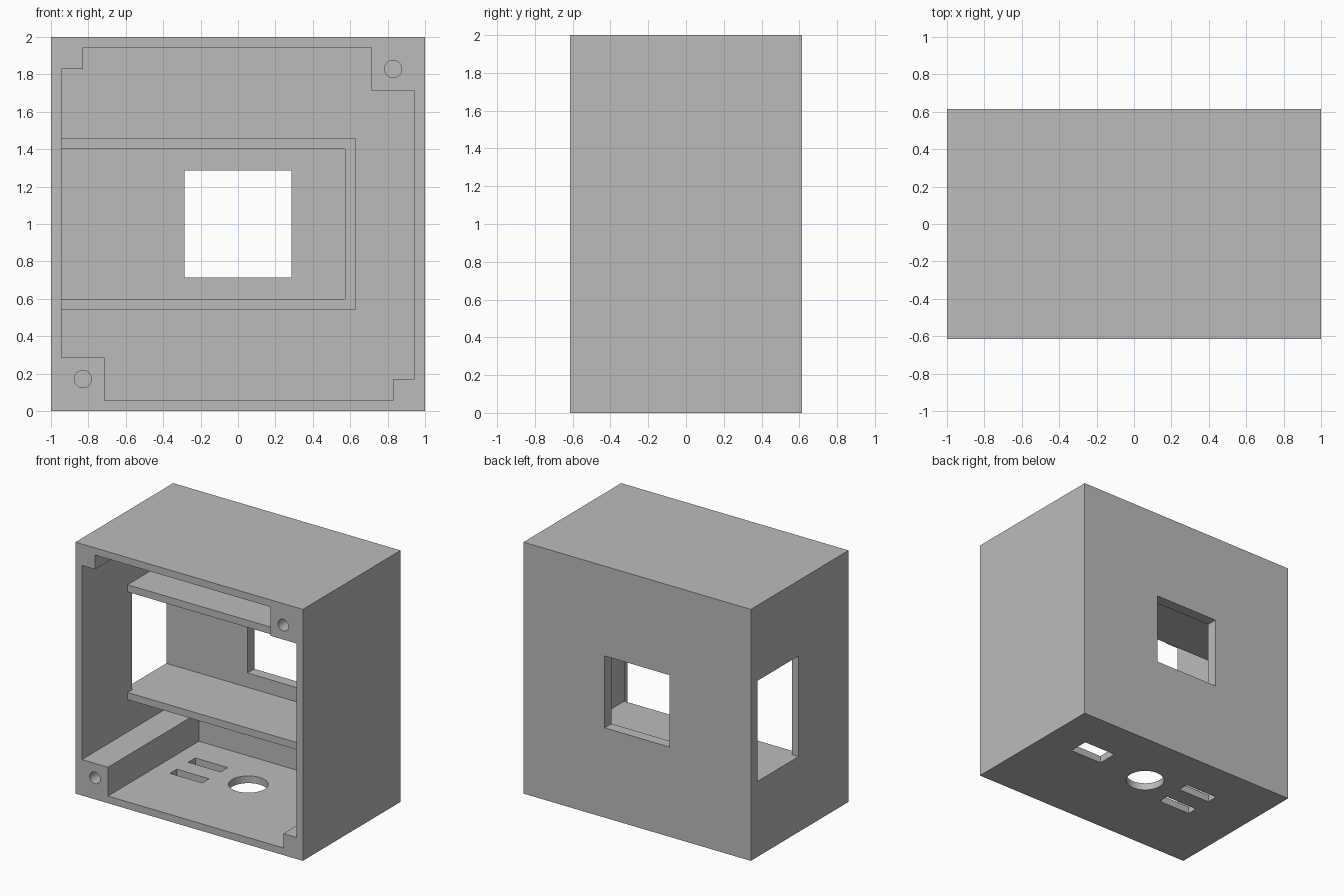
import bpy
import bmesh
import math
from mathutils import Matrix, Vector

if "Cube" in bpy.data.objects:
    bpy.data.objects.remove(bpy.data.objects["Cube"], do_unlink=True)

HALF = 1.0          # half width and half height
DEPTH = 0.614       # half depth
IN = 0.943          # inside of the side walls
BACK = 0.528        # inside of the back wall
MID = 1.0           # height of the centre

grey = bpy.data.materials.new("plain grey")
grey.use_nodes = True
colour = (0.5, 0.5, 0.5, 1)
grey.diffuse_color = colour
grey.node_tree.nodes["Principled BSDF"].inputs["Base Color"].default_value = colour


def finish(bm, name):
    bmesh.ops.recalc_face_normals(bm, faces=bm.faces)
    mesh = bpy.data.meshes.new(name)
    bm.to_mesh(mesh)
    bm.free()
    mesh.materials.append(grey)
    obj = bpy.data.objects.new(name, mesh)
    bpy.context.collection.objects.link(obj)
    return obj


def box(name, x, y, z):
    """Box from (low, high) pairs on each axis."""
    bm = bmesh.new()
    bmesh.ops.create_cube(bm, size=1)
    low, high = (Vector(c) for c in zip(x, y, z))
    bmesh.ops.scale(bm, vec=high - low, verts=bm.verts)
    bmesh.ops.translate(bm, vec=(low + high) / 2, verts=bm.verts)
    return finish(bm, name)


def extrude(name, outline, y0, y1):
    """Outline in x and height about the centre, extruded along y."""
    bm = bmesh.new()
    face = bm.faces.new([bm.verts.new((x, y0, MID + z)) for x, z in outline])
    new = bmesh.ops.extrude_face_region(bm, geom=[face])["geom"]
    moved = [v for v in new if isinstance(v, bmesh.types.BMVert)]
    bmesh.ops.translate(bm, vec=(0, y1 - y0, 0), verts=moved)
    return finish(bm, name)


def cylinder(name, centre, radius, length, turn=0):
    bm = bmesh.new()
    matrix = Matrix.Translation(centre) @ Matrix.Rotation(turn, 4, "X")
    bmesh.ops.create_cone(bm, cap_ends=True, segments=48, radius1=radius,
                          radius2=radius, depth=length, matrix=matrix)
    return finish(bm, name)


def cut(target, cutter):
    cutter.hide_render = True
    mod = target.modifiers.new("cut", "BOOLEAN")
    mod.operation = "DIFFERENCE"
    mod.solver = "EXACT"
    mod.object = cutter
    bpy.context.view_layer.objects.active = target
    bpy.ops.object.modifier_apply(modifier=mod.name)
    bpy.data.objects.remove(cutter, do_unlink=True)


# Housing, hollowed from the front with a post left in each corner
housing = box("housing", (-HALF, HALF), (-DEPTH, DEPTH), (0, 2 * HALF))
big, small = 0.714, 0.829
half_outline = [(IN, -small), (IN, big), (big, big), (big, IN), (-small, IN), (-small, small)]
outline = half_outline + [(-x, -z) for x, z in half_outline]
cut(housing, extrude("cavity", outline, -DEPTH - 0.1, BACK))

# Back window and side opening
cut(housing, box("back_window", (-0.286, 0.286), (0.4, 0.7), (0.714, 1.286)))
cut(housing, box("side_opening", (-1.1, -0.9), (0.014, BACK), (0.6, 1.4)))

# Floor slots and cable hole
for x, y in [((0.429, 0.714), (0.118, 0.28)),
             ((-0.571, -0.286), (0.19, 0.28)),
             ((-0.571, -0.286), (-0.04, 0.046))]:
    cut(housing, box("floor_slot", x, y, (-0.1, 0.1)))
cut(housing, cylinder("cable_hole", (0, 0.13, 0), 0.143, 0.3))

# Screw holes in the two large posts
for side in (-1, 1):
    centre = (side * small, -DEPTH, MID + side * small)
    cut(housing, cylinder("screw_hole", centre, 0.046, 1.0, math.pi / 2))

# Bracket around the side opening: two shelves and an end plate
inner, end, wall = 0.4, 0.571, 0.057
u_shape = [(-IN, inner), (end, inner), (end, -inner), (-IN, -inner),
           (-IN, -inner - wall), (end + wall, -inner - wall),
           (end + wall, inner + wall), (-IN, inner + wall)]
bracket = extrude("bracket", u_shape, -0.04, BACK)

for obj in (housing, bracket):
    bpy.ops.object.select_all(action="DESELECT")
    obj.select_set(True)
    bpy.context.view_layer.objects.active = obj
    bpy.ops.object.shade_smooth_by_angle(angle=math.radians(30))
